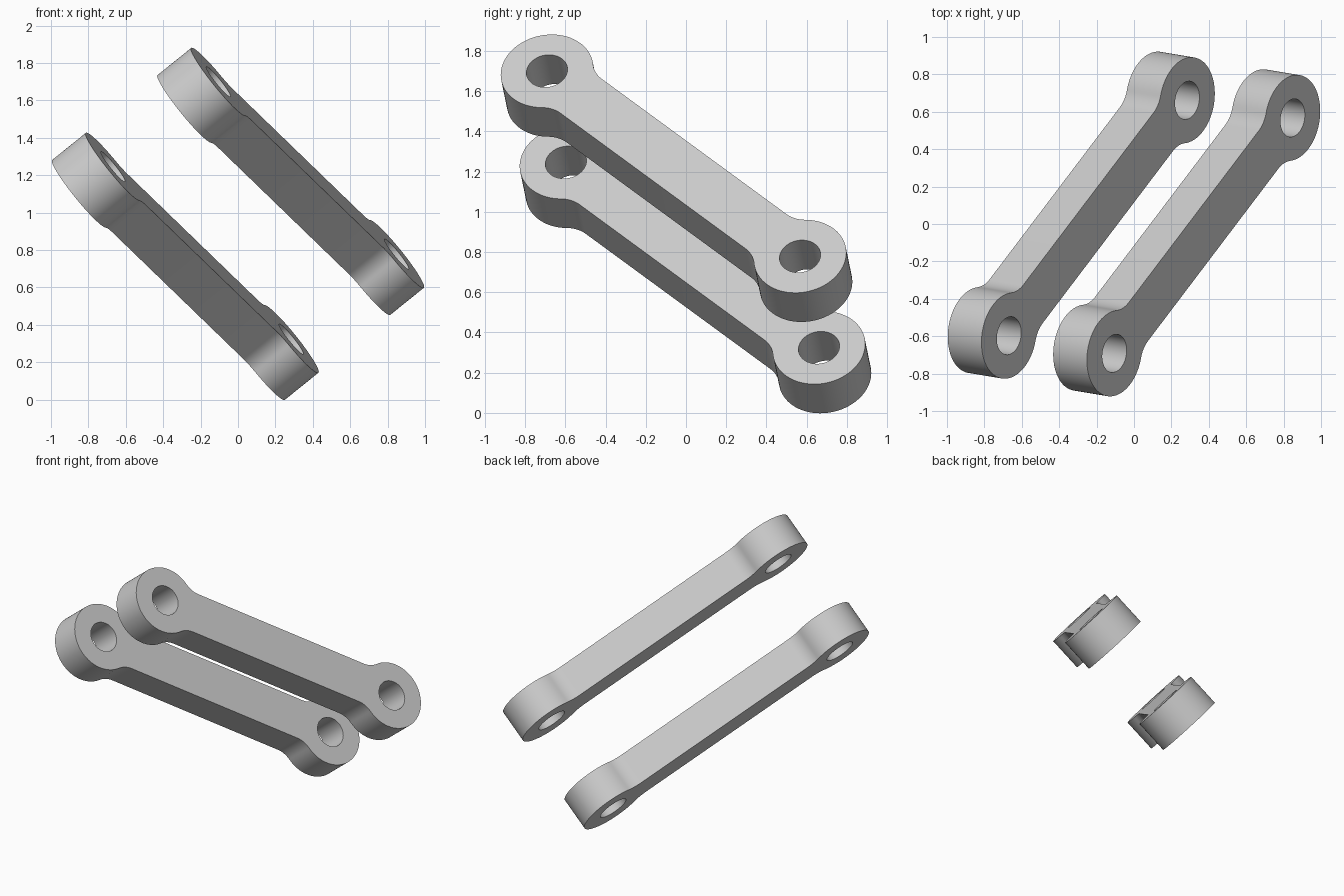
import bpy, bmesh
from math import sin, cos, pi, atan2, sqrt
from mathutils import Vector, Matrix

cube = bpy.data.objects.get("Cube")
if cube:
    bpy.data.objects.remove(cube, do_unlink=True)

# Dimensions of one link
HALF_SPAN = 0.914     # half the distance between the holes
END_R = 0.232         # round end
HOLE_R = 0.103
HALF_WIDTH = 0.143    # straight bar
FILLET_R = 0.155
THICK = 0.233
SPACING = 0.73        # between the two links

grey = bpy.data.materials.new("light grey")
grey.use_nodes = True
COLOUR = (0.6, 0.6, 0.6, 1)
grey.diffuse_color = COLOUR
grey.node_tree.nodes["Principled BSDF"].inputs["Base Color"].default_value = COLOUR


def arc(cx, cy, r, start, end, steps):
    angles = [start + (end - start) * i / steps for i in range(steps + 1)]
    return [(cx + r * cos(a), cy + r * sin(a)) for a in angles]


def link_outline():
    """One quarter of the profile, mirrored twice."""
    reach = sqrt((END_R + FILLET_R) ** 2 - (HALF_WIDTH + FILLET_R) ** 2)
    fx, fy = HALF_SPAN - reach, HALF_WIDTH + FILLET_R
    join = atan2(fy, -reach)
    quarter = arc(fx, fy, FILLET_R, -pi / 2, join - pi, 10)
    quarter += arc(HALF_SPAN, 0, END_R, join, 0, 28)[1:]
    half = quarter + [(x, -y) for x, y in reversed(quarter[:-1])]
    return half + [(-x, -y) for x, y in half]


def add_spline(curve, points):
    spline = curve.splines.new('POLY')
    spline.points.add(len(points) - 1)
    for p, (x, y) in zip(spline.points, points):
        p.co = (x, y, 0, 1)
    spline.use_cyclic_u = True


def make_link(name, matrix):
    # Filled flat profile with two holes, extruded to thickness
    curve = bpy.data.curves.new(name + "_profile", 'CURVE')
    curve.dimensions = '2D'
    curve.fill_mode = 'BOTH'
    curve.extrude = THICK / 2
    add_spline(curve, link_outline())
    for side in (-1, 1):
        add_spline(curve, arc(side * HALF_SPAN, 0, HOLE_R, 0, 2 * pi, 48)[:-1])
    temp = bpy.data.objects.new(name + "_profile", curve)
    bpy.context.collection.objects.link(temp)
    bpy.context.view_layer.update()
    mesh = bpy.data.meshes.new_from_object(
        temp.evaluated_get(bpy.context.evaluated_depsgraph_get()))
    bpy.data.objects.remove(temp, do_unlink=True)

    # Weld the caps to the walls
    bm = bmesh.new()
    bm.from_mesh(mesh)
    bmesh.ops.remove_doubles(bm, verts=bm.verts, dist=0.0001)
    bmesh.ops.recalc_face_normals(bm, faces=bm.faces)
    bm.to_mesh(mesh)
    bm.free()

    mesh.name = name
    mesh.materials.clear()
    mesh.materials.append(grey)
    obj = bpy.data.objects.new(name, mesh)
    bpy.context.collection.objects.link(obj)
    obj.matrix_world = matrix
    bpy.ops.object.select_all(action='DESELECT')
    obj.select_set(True)
    bpy.context.view_layer.objects.active = obj
    bpy.ops.object.shade_smooth_by_angle(angle=pi / 6)


# Shared tilt: length axis, width axis, hole axis
hole_axis = Vector((0.772, -0.129, 0.622)).normalized()
length = Vector((0.5256, 0.688, -0.5008))
length = (length - hole_axis * length.dot(hole_axis)).normalized()
width = hole_axis.cross(length)
tilt = Matrix((length, width, hole_axis)).transposed().to_4x4()

for name, side in (("upper_link", 1), ("lower_link", -1)):
    centre = Vector((0, 0, 0.94)) + hole_axis * side * SPACING / 2
    make_link(name, Matrix.Translation(centre) @ tilt)
